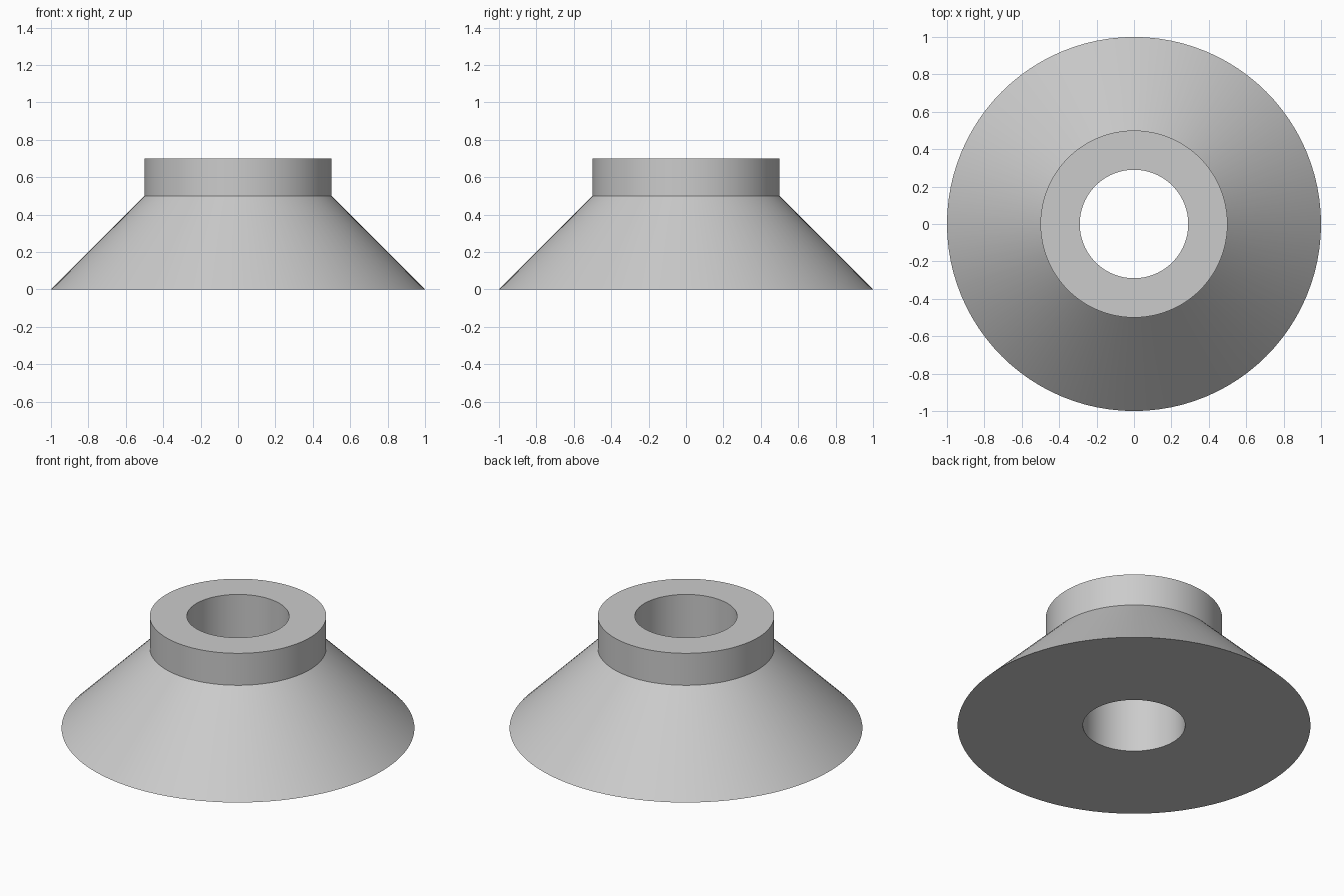
import bpy
import bmesh
import math

if "Cube" in bpy.data.objects:
    bpy.data.objects.remove(bpy.data.objects["Cube"], do_unlink=True)

SEGMENTS = 96
BORE, COLLAR, BASE = 0.29, 0.5, 1.0
SHOULDER_Z, TOP_Z = 0.5, 0.7

# Plain grey finish
grey = bpy.data.materials.new("light_grey")
grey.use_nodes = True
colour = (0.6, 0.6, 0.6, 1.0)
grey.diffuse_color = colour
grey.node_tree.nodes["Principled BSDF"].inputs["Base Color"].default_value = colour


def lathe(name, profile):
    """Revolve a closed (radius, height) profile around the z axis."""
    bm = bmesh.new()
    verts = [bm.verts.new((r, 0, z)) for r, z in profile]
    edges = [bm.edges.new((v, verts[(i + 1) % len(verts)])) for i, v in enumerate(verts)]
    bmesh.ops.spin(bm, geom=verts + edges, cent=(0, 0, 0), axis=(0, 0, 1),
                   angle=math.tau, steps=SEGMENTS, use_merge=True)
    bmesh.ops.remove_doubles(bm, verts=bm.verts[:], dist=1e-4)
    bmesh.ops.recalc_face_normals(bm, faces=bm.faces[:])
    mesh = bpy.data.meshes.new(name)
    bm.to_mesh(mesh)
    bm.free()
    mesh.materials.append(grey)
    obj = bpy.data.objects.new(name, mesh)
    bpy.context.collection.objects.link(obj)
    bpy.ops.object.select_all(action="DESELECT")
    obj.select_set(True)
    bpy.context.view_layer.objects.active = obj
    bpy.ops.object.shade_smooth_by_angle(angle=math.radians(30))
    return obj


# Conical flange, straight collar and through bore in one solid
lathe("conical_collar", [
    (BORE, 0),
    (BASE, 0),
    (COLLAR, SHOULDER_Z),
    (COLLAR, TOP_Z),
    (BORE, TOP_Z),
])
